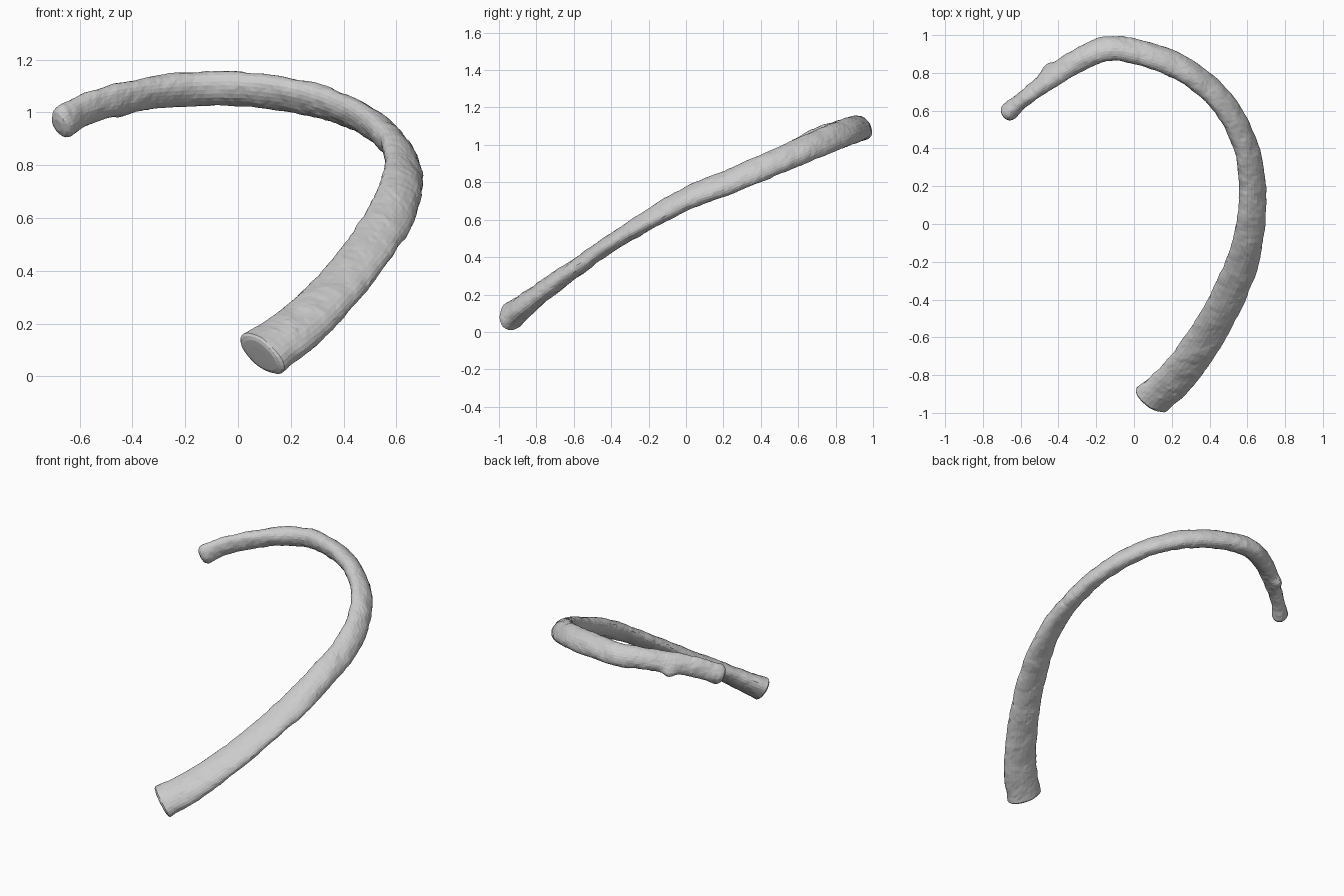
import bpy, bmesh, math
from mathutils import Vector, noise

if "Cube" in bpy.data.objects:
    bpy.data.objects.remove(bpy.data.objects["Cube"])

SIDES, STEPS = 26, 11

# Stations along the shaft: x, y, z, half width, half thickness, roll in degrees
stations = [
    (0.092, -0.93, 0.087, 0.11, 0.07, 37),
    (0.235, -0.80, 0.19, 0.107, 0.056, 28),
    (0.38, -0.60, 0.335, 0.1, 0.047, 20),
    (0.49, -0.40, 0.475, 0.094, 0.045, 18),
    (0.575, -0.20, 0.60, 0.09, 0.049, 22),
    (0.617, 0.0, 0.712, 0.083, 0.053, 30),
    (0.627, 0.20, 0.79, 0.079, 0.053, 38),
    (0.595, 0.40, 0.875, 0.077, 0.052, 42),
    (0.50, 0.60, 0.96, 0.076, 0.051, 45),
    (0.36, 0.75, 1.025, 0.076, 0.052, 45),
    (0.20, 0.85, 1.065, 0.078, 0.053, 45),
    (0.0, 0.915, 1.088, 0.075, 0.055, 45),
    (-0.15, 0.927, 1.088, 0.073, 0.056, 45),
    (-0.30, 0.863, 1.078, 0.068, 0.055, 50),
    (-0.45, 0.765, 1.05, 0.065, 0.048, 60),
    (-0.58, 0.665, 1.01, 0.062, 0.04, 75),
    (-0.66, 0.595, 0.965, 0.064, 0.049, 85),
]


def spline(p, q, r, s, t):
    """Catmull-Rom blend of four stations."""
    return [0.5 * (2 * b + (c - a) * t + (2 * a - 5 * b + 4 * c - d) * t * t
                   + (3 * b - a - 3 * c + d) * t ** 3)
            for a, b, c, d in zip(p, q, r, s)]


def extend(a, b):
    """Mirror b through a, as a phantom end station."""
    return tuple(2 * u - v for u, v in zip(a, b))


padded = ([extend(stations[0], stations[1])] + stations
          + [extend(stations[-1], stations[-2])])
path = [spline(*padded[i:i + 4], k / STEPS)
        for i in range(len(stations) - 1) for k in range(STEPS)]
path.append(list(stations[-1]))

centres = [Vector(p[:3]) for p in path]
last = len(path) - 1
tangents = [(centres[min(i + 1, last)] - centres[max(i - 1, 0)]).normalized()
            for i in range(last + 1)]

# Rings: path index, scale and push along the tangent, with rounded end caps
rings = [(0, s, d) for s, d in ((0.4, -0.014), (0.75, -0.013), (0.92, -0.008))]
rings += [(i, 1.0, 0.0) for i in range(last + 1)]
rings += [(last, s, d) for s, d in ((0.93, 0.014), (0.75, 0.026), (0.4, 0.033))]

bump = Vector((-0.45, 0.82, 1.015))
bump_push = Vector((-0.005, 0.025, -0.02))

bm = bmesh.new()
loops = []
for index, scale, push in rings:
    width, thick, roll = path[index][3:]
    tangent = tangents[index]
    outward = tangent.cross(Vector((0, 0, 1))).normalized()
    upward = outward.cross(tangent)
    angle = math.radians(roll)
    long_axis = outward * math.cos(angle) - upward * math.sin(angle)
    short_axis = outward * math.sin(angle) + upward * math.cos(angle)
    loop = []
    for k in range(SIDES):
        a = 2 * math.pi * k / SIDES
        offset = (long_axis * math.cos(a) * width + short_axis * math.sin(a) * thick) * scale
        co = centres[index] + tangent * push + offset
        # Rough bone texture, and the small knob near the back end
        rough = 0.005 * noise.noise(co * 14) + 0.003 * noise.noise(co * 40)
        co += offset.normalized() * rough
        co += bump_push * math.exp(-((co - bump).length / 0.04) ** 2)
        loop.append(bm.verts.new(co))
    loops.append(loop)

for one, two in zip(loops, loops[1:]):
    for k in range(SIDES):
        n = (k + 1) % SIDES
        bm.faces.new((one[k], one[n], two[n], two[k]))
bm.faces.new(loops[0])
bm.faces.new(loops[-1])
bmesh.ops.recalc_face_normals(bm, faces=bm.faces)
bmesh.ops.triangulate(bm, faces=bm.faces)

mesh = bpy.data.meshes.new("rib_bone")
bm.to_mesh(mesh)
bm.free()
rib = bpy.data.objects.new("rib_bone", mesh)
bpy.context.collection.objects.link(rib)

# Plain grey bone
grey = bpy.data.materials.new("light_grey")
grey.use_nodes = True
colour = (0.6, 0.6, 0.6, 1)
grey.diffuse_color = colour
grey.node_tree.nodes["Principled BSDF"].inputs["Base Color"].default_value = colour
mesh.materials.append(grey)
